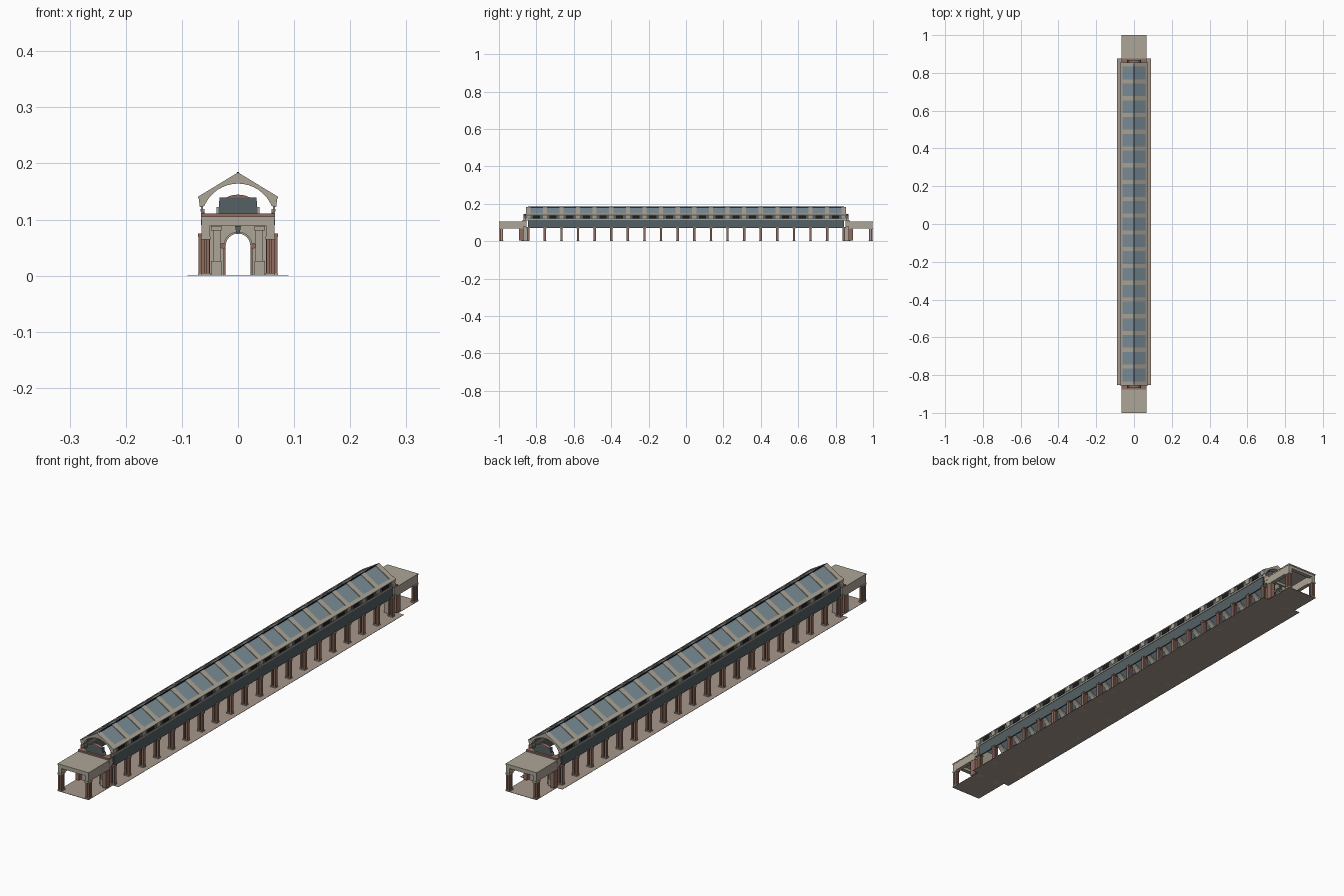
import bpy, bmesh, math

if "Cube" in bpy.data.objects:
    bpy.data.objects.remove(bpy.data.objects["Cube"])

def mat(name, r, g, b):
    m = bpy.data.materials.new(name)
    m.diffuse_color = (r, g, b, 1)
    m.use_nodes = True
    m.node_tree.nodes["Principled BSDF"].inputs["Base Color"].default_value = m.diffuse_color
    return m

STONE = mat("beige stone", .42, .38, .31)
FLOOR = mat("pinkish floor", .38, .31, .26)
BROWN = mat("red brown", .28, .155, .12)
SLATE = mat("dark slate", .09, .12, .125)
GLASS = mat("blue glass", .2, .27, .32)
BLACK = mat("black", .012, .012, .012)

parts = {}

def part(name, m):
    if name not in parts:
        parts[name] = (bmesh.new(), m)
    return parts[name][0]

def prism(name, m, pts, y0, y1):
    """Extrude an x,z outline from y0 to y1."""
    bm = part(name, m)
    a = [bm.verts.new((x, y0, z)) for x, z in pts]
    b = [bm.verts.new((x, y1, z)) for x, z in pts]
    bm.faces.new(a)
    bm.faces.new(b[::-1])
    n = len(pts)
    for i in range(n):
        j = (i + 1) % n
        bm.faces.new((a[j], a[i], b[i], b[j]))

def box(name, m, x0, x1, y0, y1, z0, z1):
    prism(name, m, [(x0, z0), (x1, z0), (x1, z1), (x0, z1)], y0, y1)

def box2(name, m, x0, x1, y0, y1, z0, z1):
    """Box mirrored left and right."""
    box(name, m, x0, x1, y0, y1, z0, z1)
    box(name, m, -x1, -x0, y0, y1, z0, z1)

def arc(cx, cz, r, a0, a1, n):
    return [(cx + r * math.cos(math.radians(a0 + (a1 - a0) * i / n)),
             cz + r * math.sin(math.radians(a0 + (a1 - a0) * i / n))) for i in range(n + 1)]

BAYS, STEP, Y0 = 19, .0888, -.8436
END = -Y0

# floors
box("hall_floor", FLOOR, -.09, .09, -.852, .877, 0, .001)

# colonnade: paired columns with base and capital, roof ribs above
h = math.degrees(math.asin(.025 / .065))
rib = [(.068, .122), (.0705, .141), (0, .184), (-.0705, .141), (-.068, .122)] + arc(0, .099, .065, 180 - h, h, 16)
for i in range(BAYS + 1):
    y = Y0 + STEP * i
    box2("columns", BROWN, .050, .057, y - .006, y + .006, .004, .069)
    box2("columns", BROWN, .062, .070, y - .006, y + .006, .004, .069)
    box2("column_bases", STONE, .049, .071, y - .008, y + .008, 0, .004)
    box2("column_capitals", BROWN, .049, .071, y - .008, y + .008, .069, .075)
    prism("roof_ribs", STONE, rib, y - .011, y + .011)

# glazing and clerestory windows bay by bay
for i in range(BAYS):
    y = Y0 + STEP * (i + .5)
    w = STEP / 2 - .011
    for s in (-1, 1):
        prism("roof_glass", GLASS, [(0, .181), (s * .063, .1425), (s * .063, .1395), (0, .178)], y - w, y + w)
    box2("clerestory_windows", BLACK, .065, .067, y - .019, y + .019, .122, .139)

# long side bands, eaves and ridge
box2("slate_bands", SLATE, .060, .065, -END, END, .071, .114)
box2("clerestory_wall", SLATE, .0635, .0655, -END, END, .118, .142)
box2("string_course", STONE, .060, .067, -END, END, .114, .119)
for s in (-1, 1):
    prism("eaves", STONE, [(s * .060, .1475), (s * .0715, .1405), (s * .0705, .137), (s * .060, .142)],
          -.857, .857)
prism("ridge_bar", BLACK, [(-.0015, .181), (.0015, .181), (.0015, .1845), (-.0015, .1845)], -END, END)

# both ends: arched wall, attic and porch
for s in (-1, 1):
    def yy(a, b):
        return sorted((s * a, s * b))
    wall = [(-.05, 0), (-.022, 0)] + arc(0, .053, .022, 180, 0, 16) + \
           [(.022, 0), (.05, 0), (.05, .078), (.065, .078), (.065, .11), (-.065, .11), (-.065, .078), (-.05, .078)]
    prism("end_walls", STONE, wall, *yy(.852, .868))
    # archivolt ring, keystone and medallions
    ring = arc(0, .053, .0255, 0, 180, 16) + arc(0, .053, .022, 180, 0, 16)
    prism("arch_rings", STONE, ring, *yy(.866, .871))
    prism("keystones", SLATE, [(-.003, .074), (.003, .074), (.005, .088), (-.005, .088)], *yy(.866, .874))
    for x in (-.027, .027):
        prism("medallions", BROWN, arc(x, .053, .005, 0, 330, 11), *yy(.866, .873))
    # pilasters
    box2("pilasters", STONE, .031, .044, *yy(.868, .876), .006, .080)
    box2("pilaster_bases", STONE, .029, .048, *yy(.866, .879), 0, .026)
    box2("pilaster_capitals", STONE, .029, .048, *yy(.866, .879), .080, .088)
    box2("door_jambs", BROWN, .022, .026, *yy(.866, .871), 0, .048)
    # cornice
    box("cornices", STONE, -.066, .066, *yy(.852, .874), .090, .105)
    box("cornice_bands", BROWN, -.066, .066, *yy(.852, .876), .105, .111)
    # attic panel with curved cap
    prism("attic_panels", SLATE, [(-.035, .111), (.035, .111), (.033, .139), (-.033, .139)], *yy(.856, .868))
    prism("attic_caps", BROWN, [(-.022, .139), (.022, .139), (.012, .143), (0, .1445), (-.012, .143)], *yy(.854, .869))
    box2("attic_blocks", STONE, .033, .038, *yy(.854, .868), .111, .122)
    box2("rib_feet", STONE, .062, .066, *yy(.845, .860), .111, .124)
    # porch
    box("porch_floor", FLOOR, -.066, .066, *yy(.85, 1), 0, .001)
    box2("porch_piers", BROWN, .050, .065, *yy(.868, .893), .004, .068)
    for a in (.978, .989):
        box2("porch_posts", BROWN, .051, .057, *yy(a, a + .008), .004, .066)
        box2("porch_posts", BROWN, .059, .065, *yy(a, a + .008), .004, .066)
    box2("porch_post_bases", STONE, .049, .066, *yy(.975, 1), 0, .005)
    box2("porch_post_capitals", STONE, .049, .066, *yy(.975, 1), .064, .070)
    box2("porch_side_beams", STONE, .050, .065, *yy(.868, .998), .069, .102)
    box("porch_front_lintel", STONE, -.05, .05, *yy(.982, .998), .089, .102)
    box("porch_roof", STONE, -.066, .066, *yy(.868, 1), .100, .105)

# turn every collected mesh into an object
for name, (bm, m) in parts.items():
    bmesh.ops.recalc_face_normals(bm, faces=bm.faces)
    me = bpy.data.meshes.new(name)
    bm.to_mesh(me)
    bm.free()
    me.materials.append(m)
    bpy.context.collection.objects.link(bpy.data.objects.new(name, me))
